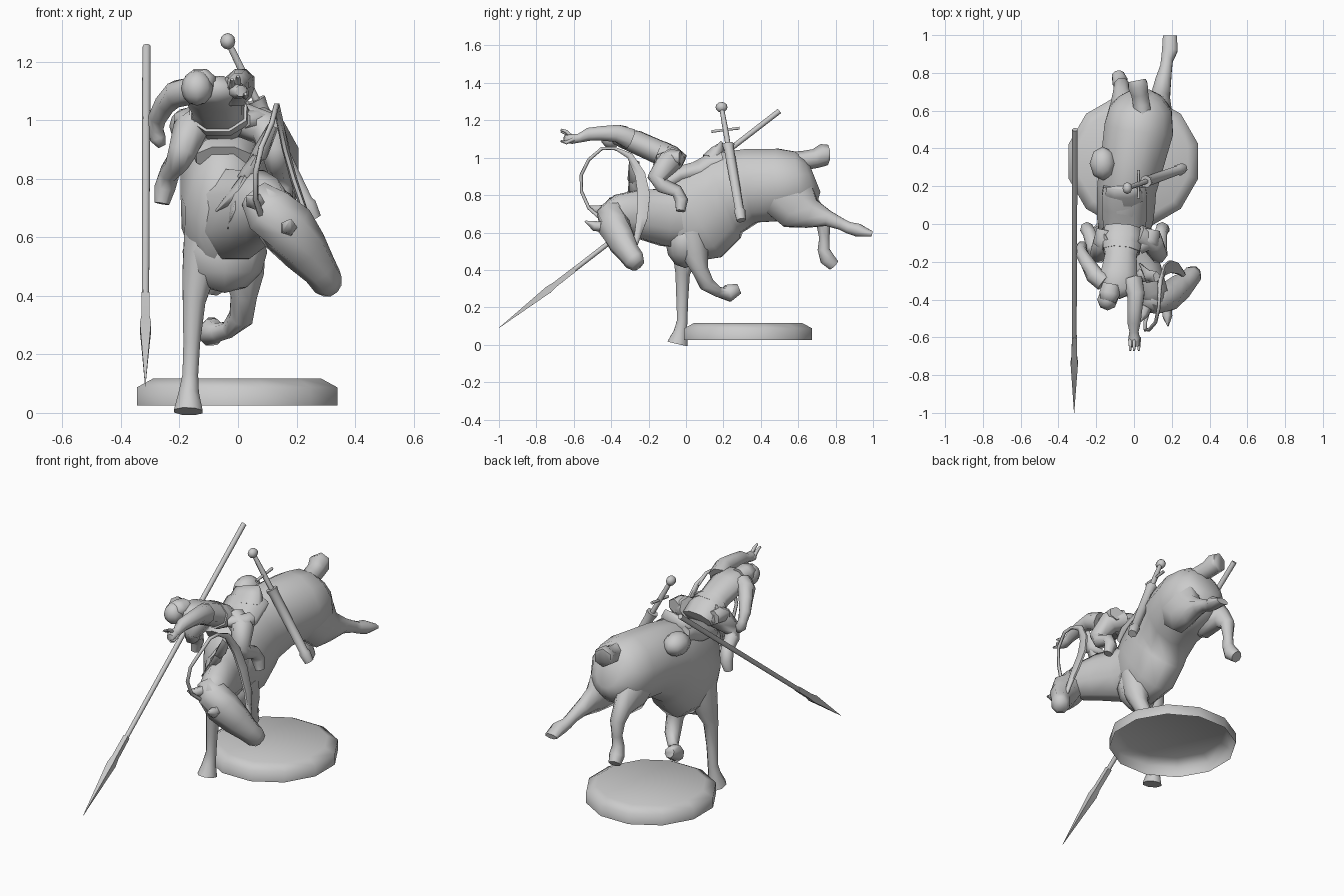
import bpy, bmesh
from math import cos, sin, tau
from mathutils import Vector

AX = {'X': Vector((1, 0, 0)), 'Y': Vector((0, 1, 0)), 'Z': Vector((0, 0, 1))}


def finish(bm, name):
    bmesh.ops.recalc_face_normals(bm, faces=bm.faces)
    me = bpy.data.meshes.new(name)
    bm.to_mesh(me)
    bm.free()
    ob = bpy.data.objects.new(name, me)
    bpy.context.collection.objects.link(ob)
    bpy.ops.object.select_all(action='DESELECT')
    ob.select_set(True)
    bpy.context.view_layer.objects.active = ob
    bpy.ops.object.shade_smooth_by_angle(angle=1.3)
    return ob


def loft(name, pts, ref='Z', n=8, cap0=True):
    """Skin rings along pts: (x, y, z, r) or (x, y, z, half width, half height)."""
    bm = bmesh.new()
    P = [Vector(p[:3]) for p in pts]
    rings = []
    for i, p in enumerate(pts):
        a, b = P[max(i - 1, 0)], P[min(i + 1, len(P) - 1)]
        t = (b - a).normalized()
        s = t.cross(AX[ref]).normalized()
        u = s.cross(t)
        w, h = p[3], p[-1]
        rings.append([bm.verts.new(P[i] + s * w * cos(tau * (k + .5) / n) + u * h * sin(tau * (k + .5) / n))
                      for k in range(n)])
    for A, B in zip(rings, rings[1:]):
        for k in range(n):
            bm.faces.new((A[k], A[(k + 1) % n], B[(k + 1) % n], B[k]))
    if cap0:
        bm.faces.new(rings[0])
    bm.faces.new(rings[-1])
    return finish(bm, name)


def ball(name, loc, size):
    bm = bmesh.new()
    bmesh.ops.create_uvsphere(bm, u_segments=8, v_segments=6, radius=1)
    for v in bm.verts:
        v.co = Vector(loc) + Vector(c * s for c, s in zip(v.co, size))
    return finish(bm, name)


# Hollow bevelled base
loft('base', [(-.003, .332, .025, .355), (-.003, .332, .087, .355), (-.003, .332, .117, .298)], 'Y', 12, cap0=False)

# Horse body and neck
loft('horse_body', [
    (-.05, -.13, .62, .08, .11), (-.05, -.05, .65, .135, .23), (-.045, .06, .69, .155, .265),
    (-.04, .14, .76, .16, .25), (-.035, .21, .81, .163, .235), (-.005, .35, .85, .175, .205),
    (.025, .5, .855, .19, .2), (.035, .61, .865, .17, .175), (.035, .665, .88, .12, .13),
    (.035, .69, .89, .07, .08)], n=12)
ball('horse_chest', (-.045, -.005, .55), (.145, .105, .14))
loft('horse_neck', [
    (-.05, .03, .7, .14, .2), (.0, -.12, .68, .115, .165), (.06, -.25, .7, .095, .14),
    (.1, -.36, .7, .085, .11), (.13, -.43, .68, .06, .07)])

# Horse head turned down to one side, with ears
loft('horse_head', [
    (.06, -.37, .75, .06), (.11, -.39, .69, .09, .095), (.17, -.385, .63, .085, .1),
    (.23, -.345, .555, .075, .085), (.28, -.305, .49, .056, .065), (.305, -.275, .45, .054, .06),
    (.322, -.255, .425, .036, .042)])
loft('horse_ear_near', [(.17, -.44, .63, .03), (.175, -.49, .635, .028), (.18, -.54, .66, .004)], n=5)
loft('horse_ear_far', [(.07, -.43, .72, .03), (.05, -.48, .72, .026), (.03, -.52, .74, .004)], n=5)

# Spiky mane: tapering locks along the crest
crest = [(.12, -.28, .98), (.08, -.28, .89), (.04, -.28, .82), (.01, -.28, .76), (.0, -.28, .7)]
tips = [(.14, -.24, 1.02), (.03, -.21, .85), (-.02, -.2, .77), (-.075, -.23, .69), (-.035, -.25, .63)]
for i in range(4):
    loft('mane_lock_%d' % i, [(*crest[i], .03, .02), (*crest[i + 1], .04, .03), (*tips[i + 1], .004)], 'X', 5)

# Reins looping up to an apex
loft('rein_far', [(.13, -.3, 1.01, .008), (.135, -.38, 1.05, .01), (.13, -.45, 1.05, .01), (.115, -.52, .99, .01),
                  (.08, -.56, .91, .01), (.06, -.56, .82, .01), (.06, -.52, .73, .01), (.08, -.45, .67, .012)], 'X', 5)
loft('rein_near', [(.135, -.38, 1.05, .008), (.14, -.3, 1.01, .02, .012), (.16, -.245, .91, .032, .012),
                   (.19, -.225, .8, .038, .012), (.23, -.235, .68, .034, .012), (.255, -.26, .58, .02, .012),
                   (.27, -.28, .5, .012)], 'X', 6)

# Front legs: one planted, one tucked
loft('front_leg_planted', [
    (-.11, .01, .62, .08, .1), (-.135, 0, .47, .06, .075), (-.15, -.018, .38, .042, .042),
    (-.158, -.02, .24, .031, .034), (-.163, -.02, .13, .029, .03), (-.168, -.03, .07, .037, .038),
    (-.17, -.045, .005, .053, .06)], 'Y')
loft('front_leg_tucked', [
    (.01, .03, .6, .085, .09), (.02, .05, .48, .075, .075), (.02, .075, .4, .048), (.01, .11, .325, .044),
    (-.03, .165, .285, .03), (-.07, .2, .275, .032), (-.09, .225, .275, .05), (-.09, .285, .3, .03)], 'X')

# Hind legs kicked up behind
loft('hind_leg_near', [
    (.1, .5, .83, .15, .1), (.125, .6, .735, .14, .08), (.14, .67, .7, .085, .055), (.155, .76, .675, .045),
    (.17, .83, .645, .034), (.175, .87, .625, .034), (.19, .92, .612, .038, .045), (.19, .995, .592, .016, .04)], 'X')
loft('hind_leg_far', [
    (-.04, .5, .83, .15, .1), (-.055, .6, .75, .12, .08), (-.065, .69, .71, .06, .05), (-.065, .735, .65, .042),
    (-.065, .74, .57, .03), (-.07, .735, .51, .034), (-.075, .755, .46, .043), (-.085, .79, .425, .034)], 'X')

# Stubby bound tail
loft('tail', [(.05, .55, .98, .05), (.04, .63, .985, .052), (.03, .69, .995, .052), (.02, .735, 1.015, .06),
              (.015, .76, 1.015, .054)], n=6)

# Saddle with raised back, and bag
loft('saddle', [(-.05, -.09, .87, .1, .05), (-.05, -.03, .91, .12, .05), (-.05, .08, .93, .13, .06),
                (-.05, .15, .97, .13, .075), (-.05, .2, .98, .12, .07)])
loft('saddle_back', [(-.05, .14, .98, .11, .06), (-.06, .17, 1.03, .1, .04), (-.07, .19, 1.065, .085, .012)], 'Y')
ball('round_bag', (-.165, .32, .98), (.07, .09, .065))

# Rider torso and head, leaning far forward
loft('rider_torso', [
    (-.06, -.02, .97, .1, .05), (-.065, -.08, 1.0, .115, .07), (-.07, -.17, 1.04, .09, .068),
    (-.08, -.27, 1.085, .105, .066), (-.09, -.34, 1.105, .1, .052), (-.11, -.38, 1.11, .04, .035)])
loft('rider_belt', [(-.065, -.11, 1.01, .11, .074), (-.068, -.145, 1.025, .106, .074)])
ball('rider_head', (-.14, -.4, 1.11), (.055, .058, .06))
loft('rider_hood', [(-.12, -.32, 1.125, .05, .045), (-.13, -.37, 1.13, .058, .05), (-.14, -.41, 1.14, .045, .035)])

# Rider arms, hands
loft('arm_reaching', [(-.01, -.3, 1.1, .06), (.01, -.37, 1.13, .05), (.005, -.45, 1.13, .042), (0, -.52, 1.125, .038),
                      (0, -.57, 1.105, .026), (0, -.61, 1.1, .034, .028), (.01, -.65, 1.1, .02)])
for i, (x, z) in enumerate(((-.02, 1.14), (0, 1.15), (.025, 1.09))):
    loft('finger_%d' % i, [(x, -.6, 1.1, .012), (x, -.64, z - .01, .01), (x, -.67, z, .006)], n=5)
loft('arm_hanging', [(-.16, -.31, 1.1, .05), (-.21, -.27, 1.09, .048), (-.245, -.21, 1.06, .04), (-.275, -.16, 1.01, .034),
                     (-.28, -.13, .97, .026), (-.275, -.12, .94, .03), (-.26, -.12, .91, .014)], 'Y')

# Rider legs from hip to toe, both sides, with coat flaps
for side, xs in (('near', (.02, .1, .13, .135, .14, .15, .165)), ('far', (-.12, -.16, -.19, -.21, -.235, -.25, -.26))):
    yz = [(-.06, 1.0, .06), (-.1, .97, .065), (-.16, .89, .05), (-.13, .85, .042),
          (-.05, .82, .036), (-.025, .77, .037), (-.03, .715, .026)]
    loft('rider_leg_' + side, [(x, y, z, r) for x, (y, z, r) in zip(xs, yz)], 'X', 7)
    loft('coat_flap_' + side, [(xs[0], -.12, 1.0, .05, .03), (xs[1] - .01, -.08, 1.0, .06, .045),
                               (xs[1], -.03, 1.0, .045, .04)], n=6)

# Sword in its scabbard, slung on the near flank
top, end = Vector((-.035, .19, 1.27)), Vector((.26, .295, .665))


def along(t, r):
    return (*top.lerp(end, t), r)


ball('sword_pommel', top, (.026, .032, .028))
loft('sword_grip', [along(0, .012), along(.2, .015), along(.34, .014)], 'Y', 6)
c = top.lerp(end, .2)
loft('sword_guard', [(*(c + Vector((0, d, d * .12))), r) for d, r in ((-.075, .009), (0, .007), (.075, .009))], 'X', 6)
loft('scabbard', [along(.33, .034), along(.38, .028), along(.9, .025), along(.92, .032), along(1, .026)], 'X', 7)

# Spear
tip, butt = Vector((-.317, -1, .09)), Vector((-.312, .5, 1.25))
loft('spear_shaft', [(*tip.lerp(butt, .24), .013), (*tip.lerp(butt, 1), .015)], n=7)
loft('spear_head', [(*tip.lerp(butt, t), w) for t, w in
                    ((0, .001), (.11, .017), (.175, .027), (.2, .02), (.27, .019))], n=4)
